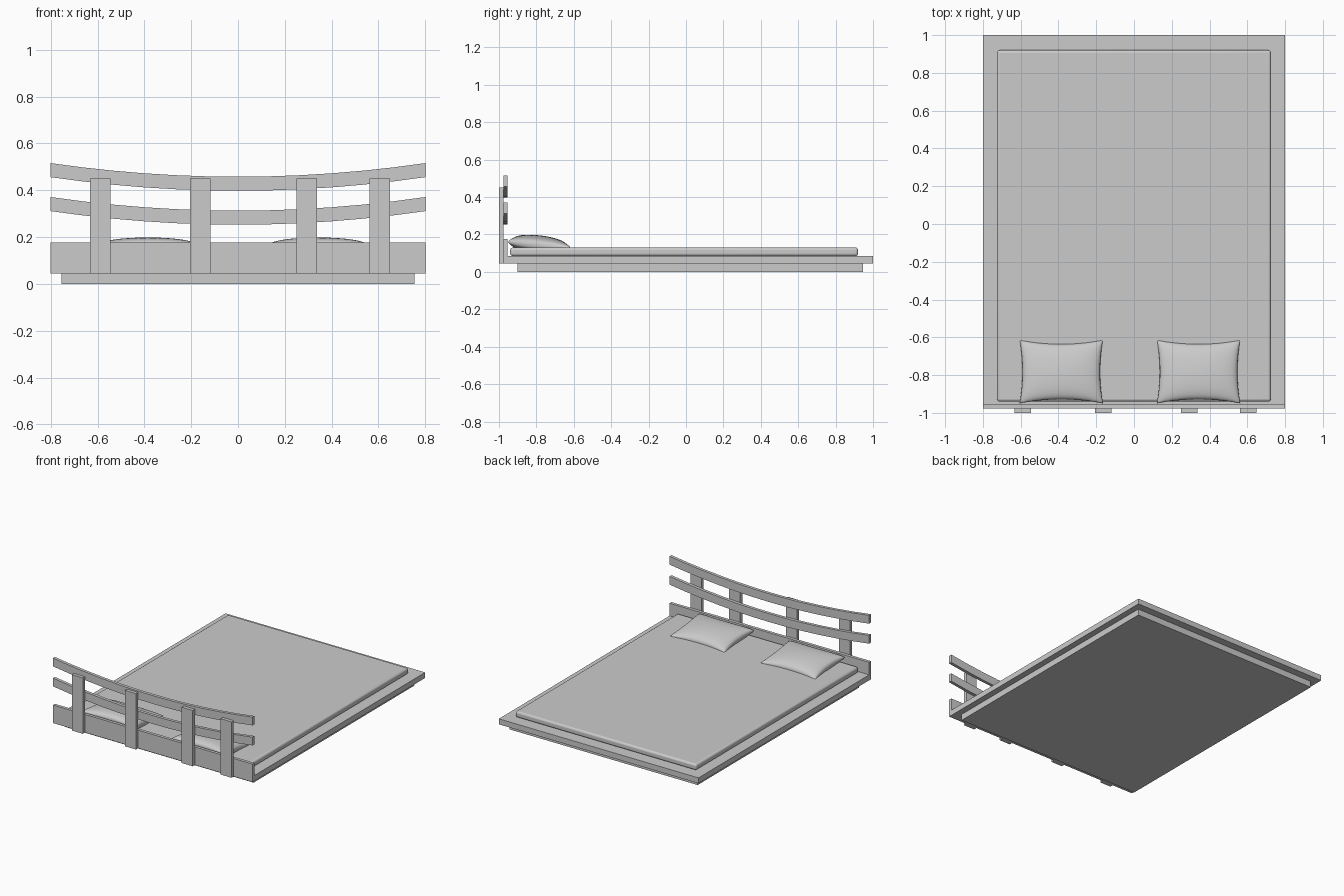
import bpy, bmesh, math
from mathutils import Vector

if "Cube" in bpy.data.objects:
    bpy.data.objects.remove(bpy.data.objects["Cube"])

grey = bpy.data.materials.new("light_grey")
grey.diffuse_color = (0.6, 0.6, 0.6, 1)
grey.use_nodes = True
grey.node_tree.nodes["Principled BSDF"].inputs["Base Color"].default_value = grey.diffuse_color


def finish(name, bm):
    bmesh.ops.recalc_face_normals(bm, faces=bm.faces)
    me = bpy.data.meshes.new(name)
    bm.to_mesh(me)
    bm.free()
    ob = bpy.data.objects.new(name, me)
    bpy.context.collection.objects.link(ob)
    me.materials.append(grey)
    return ob


def smooth(ob, angle):
    bpy.ops.object.select_all(action='DESELECT')
    ob.select_set(True)
    bpy.context.view_layer.objects.active = ob
    bpy.ops.object.shade_smooth_by_angle(angle=math.radians(angle))


def box(name, x0, x1, y0, y1, z0, z1):
    bm = bmesh.new()
    bmesh.ops.create_cube(bm, size=1)
    for v in bm.verts:
        v.co = Vector(((x0 + x1) / 2 + v.co.x * (x1 - x0),
                       (y0 + y1) / 2 + v.co.y * (y1 - y0),
                       (z0 + z1) / 2 + v.co.z * (z1 - z0)))
    return finish(name, bm)


def rail(name, z_mid, height=0.06, rise=0.058, segments=12):
    """Headboard rail that curves upward toward both ends."""
    bm = bmesh.new()
    rings = []
    for i in range(segments + 1):
        x = -0.8 + 1.6 * i / segments
        z = z_mid + rise * (x / 0.8) ** 2
        rings.append([bm.verts.new((x, y, z + dz)) for y, dz in
                      ((-0.976, 0), (-0.954, 0), (-0.954, height), (-0.976, height))])
    for a, b in zip(rings, rings[1:]):
        for k in range(4):
            bm.faces.new((a[k], a[(k + 1) % 4], b[(k + 1) % 4], b[k]))
    bm.faces.new(rings[0])
    bm.faces.new(rings[-1])
    smooth(finish(name, bm), 30)


def pillow(name, cx, n=24):
    """Stuffed cushion with pinched sides, leaning up at the headboard."""
    bm = bmesh.new()
    cy, cz, hw, hd, puff = -0.782, 0.142, 0.221, 0.168, 0.053
    for side in (1, -1):
        grid = []
        for i in range(n + 1):
            u = math.sin(math.pi / 2 * (2 * i / n - 1))
            row = []
            for j in range(n + 1):
                v = math.sin(math.pi / 2 * (2 * j / n - 1))
                x = cx + hw * u * (1 - 0.07 * (1 - v * v))
                y = cy + hd * v * (1 - 0.13 * (1 - u * u))
                t = puff * max(0, (1 - u * u) * (1 - v * v)) ** 0.33
                z = cz - 0.11 * (y - cy) + side * t
                row.append(bm.verts.new((x, y, z)))
            grid.append(row)
        for i in range(n):
            for j in range(n):
                bm.faces.new((grid[i][j], grid[i + 1][j],
                              grid[i + 1][j + 1], grid[i][j + 1]))
    bmesh.ops.remove_doubles(bm, verts=bm.verts, dist=0.0002)
    smooth(finish(name, bm), 80)


# Bed frame
box("plinth", -0.755, 0.755, -0.9, 0.945, 0, 0.045)
box("platform", -0.8, 0.8, -0.955, 1, 0.045, 0.085)

# Mattress with rounded edges
mattress = box("mattress", -0.725, 0.725, -0.94, 0.92, 0.085, 0.13)
bevel = mattress.modifiers.new("rounding", 'BEVEL')
bevel.width = 0.014
bevel.segments = 4
smooth(mattress, 40)

# Headboard: solid lower panel, posts behind, two curved rails
box("headboard_panel", -0.8, 0.8, -0.976, -0.954, 0.045, 0.176)
for i, x in enumerate((-0.588, -0.162, 0.293, 0.605)):
    box(f"headboard_post_{i + 1}", x - 0.044, x + 0.044, -1, -0.976, 0.045, 0.45)
rail("lower_rail", 0.253)
rail("upper_rail", 0.398)

# Pillows
pillow("left_pillow", -0.385)
pillow("right_pillow", 0.342)
